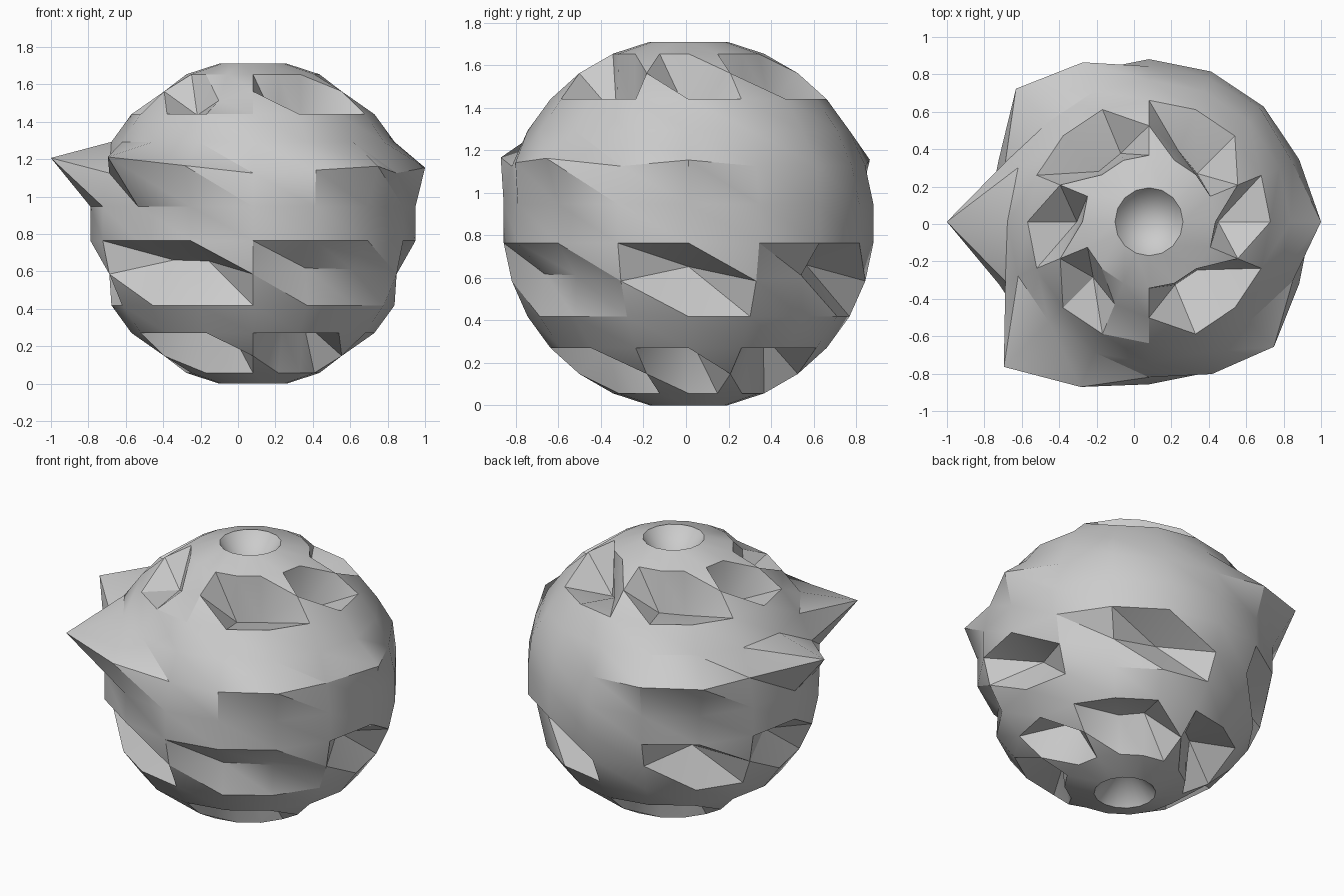
import bpy, bmesh
from math import sin, cos, pi, radians

cube = bpy.data.objects.get("Cube")
if cube:
    bpy.data.objects.remove(cube, do_unlink=True)

RADIUS, RINGS, SEGMENTS = 0.874, 15, 16
CENTRE = (0.08, 0.012, 0.855)
POLE_DENT = 0.72

# Columns that carry a dent or spike, and their radial factors on every third ring
COLUMNS = (1, 2, 4, 6, 7, 9, 10, 12, 14, 15)
BUMPS = {
    3: (.71, .71, .72, .71, .8, .77, .74, .75, .82, .93),      # upper craters
    6: (1.06, 1.137, 1.107, 1.02, 1, 1.11, 1.21, 1.3, 1.32, 1.15),  # spikes
    9: (.88, .9, .75, .9, .72, .97, .75, .78, .72, .74),       # lower craters
    12: (.8, .74, .74, .8, .74, .78, .74, .75, .74, .74),      # underside craters
}


def point(ring, col):
    """Point on the sphere, moved along its radius by the dent or spike."""
    r = RADIUS
    if ring in (0, RINGS):
        r *= POLE_DENT
    elif ring in BUMPS and col in COLUMNS:
        r *= BUMPS[ring][COLUMNS.index(col)]
    t, a = pi * ring / RINGS, 2 * pi * col / SEGMENTS
    d = (sin(t) * sin(a), -sin(t) * cos(a), cos(t))
    return [c + r * k for c, k in zip(CENTRE, d)]


# Triangulated globe
bm = bmesh.new()
top = bm.verts.new(point(0, 0))
bottom = bm.verts.new(point(RINGS, 0))
rows = [[bm.verts.new(point(i, j)) for j in range(SEGMENTS)] for i in range(1, RINGS)]
for j in range(SEGMENTS):
    k = (j + 1) % SEGMENTS
    bm.faces.new((top, rows[0][j], rows[0][k]))
    bm.faces.new((bottom, rows[-1][k], rows[-1][j]))
    for upper, lower in zip(rows, rows[1:]):
        bm.faces.new((upper[j], lower[j], lower[k]))
        bm.faces.new((upper[j], lower[k], upper[k]))

mesh = bpy.data.meshes.new("cratered_rock")
bm.to_mesh(mesh)
bm.free()
rock = bpy.data.objects.new("cratered_rock", mesh)
bpy.context.collection.objects.link(rock)

# Plain grey stone
grey = bpy.data.materials.new("stone_grey")
grey.use_nodes = True
colour = (0.6, 0.6, 0.6, 1)
grey.diffuse_color = colour
grey.node_tree.nodes["Principled BSDF"].inputs["Base Color"].default_value = colour
mesh.materials.append(grey)

# Smooth globe with sharp crater rims
bpy.ops.object.select_all(action='DESELECT')
rock.select_set(True)
bpy.context.view_layer.objects.active = rock
bpy.ops.object.shade_smooth_by_angle(angle=radians(30))
